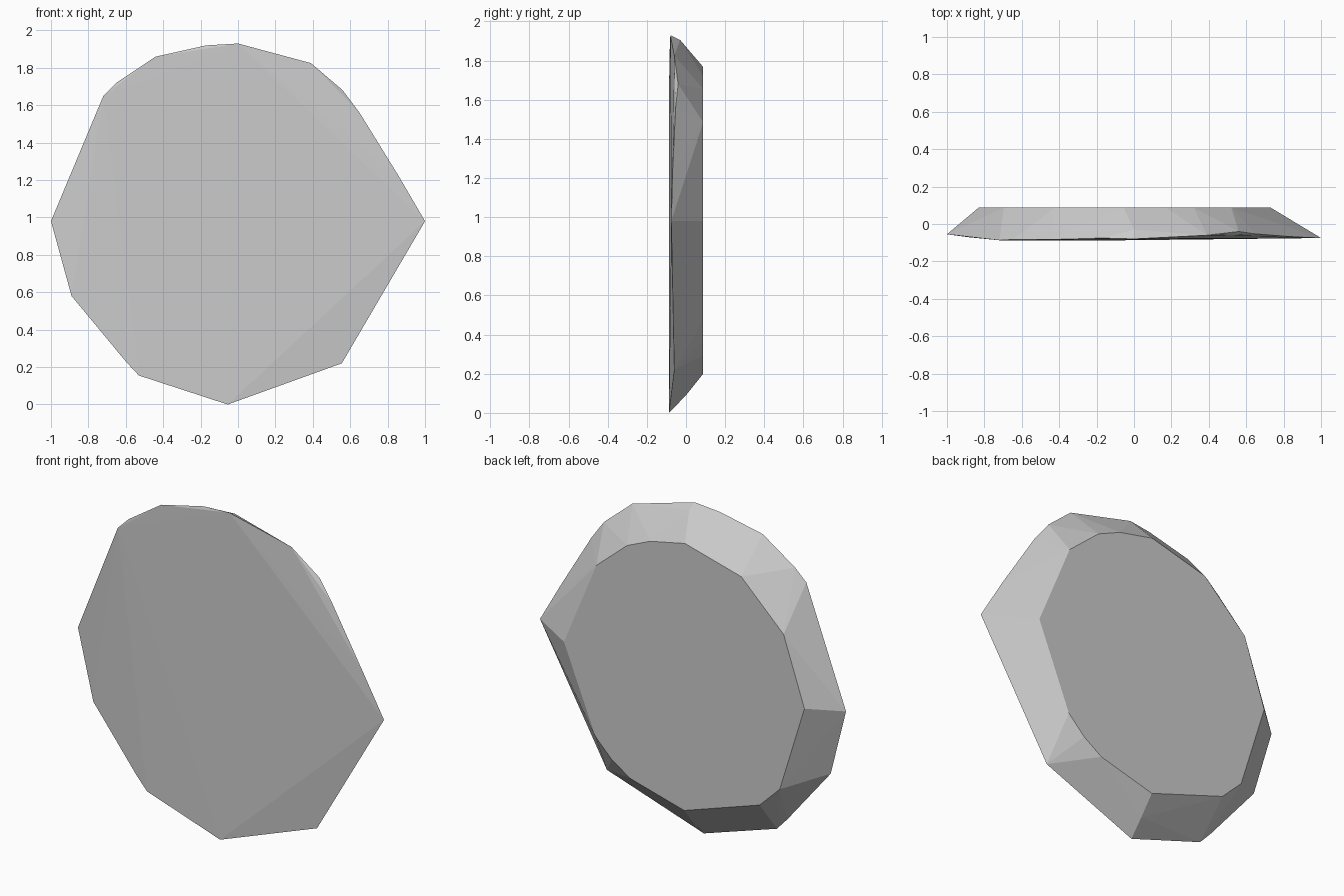
import bpy, bmesh

# Front rim (x, y, z): wide, nearly flat face with slightly uneven edge
front = [(-1, -.055, .98), (-.89, -.07, .58), (-.60, -.083, .23), (-.53, -.085, .155),
         (-.055, -.087, 0), (.555, -.06, .22), (1, -.075, .98), (.86, -.069, 1.22),
         (.65, -.053, 1.56), (.56, -.04, 1.68), (.39, -.06, 1.825), (0, -.08, 1.93),
         (-.17, -.075, 1.92), (-.44, -.083, 1.86), (-.65, -.083, 1.72), (-.72, -.087, 1.65)]

# Slight breaks in the bevelled side
middle = [(-.93, 0, .98), (0, -.03, 1.905), (-.05, 0, .09)]

# Back rim (x, z): smaller flat face
back = [(.73, .98), (.52, 1.485), (.32, 1.655), (.17, 1.72), (-.055, 1.767),
        (-.42, 1.67), (-.695, 1.405), (-.83, 1.005), (-.67, .49), (-.54, .363),
        (-.05, .2), (.30, .294), (.42, .373), (.526, .479)]

# Faceted stone slab wrapped around the rims
bm = bmesh.new()
for p in front + middle + [(x, .088, z) for x, z in back]:
    bm.verts.new(p)
result = bmesh.ops.convex_hull(bm, input=bm.verts[:])
loose = [v for v in bm.verts if not v.link_faces]
bmesh.ops.delete(bm, geom=loose, context='VERTS')
bmesh.ops.recalc_face_normals(bm, faces=bm.faces[:])
mesh = bpy.data.meshes.new("stone_slab")
bm.to_mesh(mesh)
bm.free()
bpy.context.collection.objects.link(bpy.data.objects.new("stone_slab", mesh))
